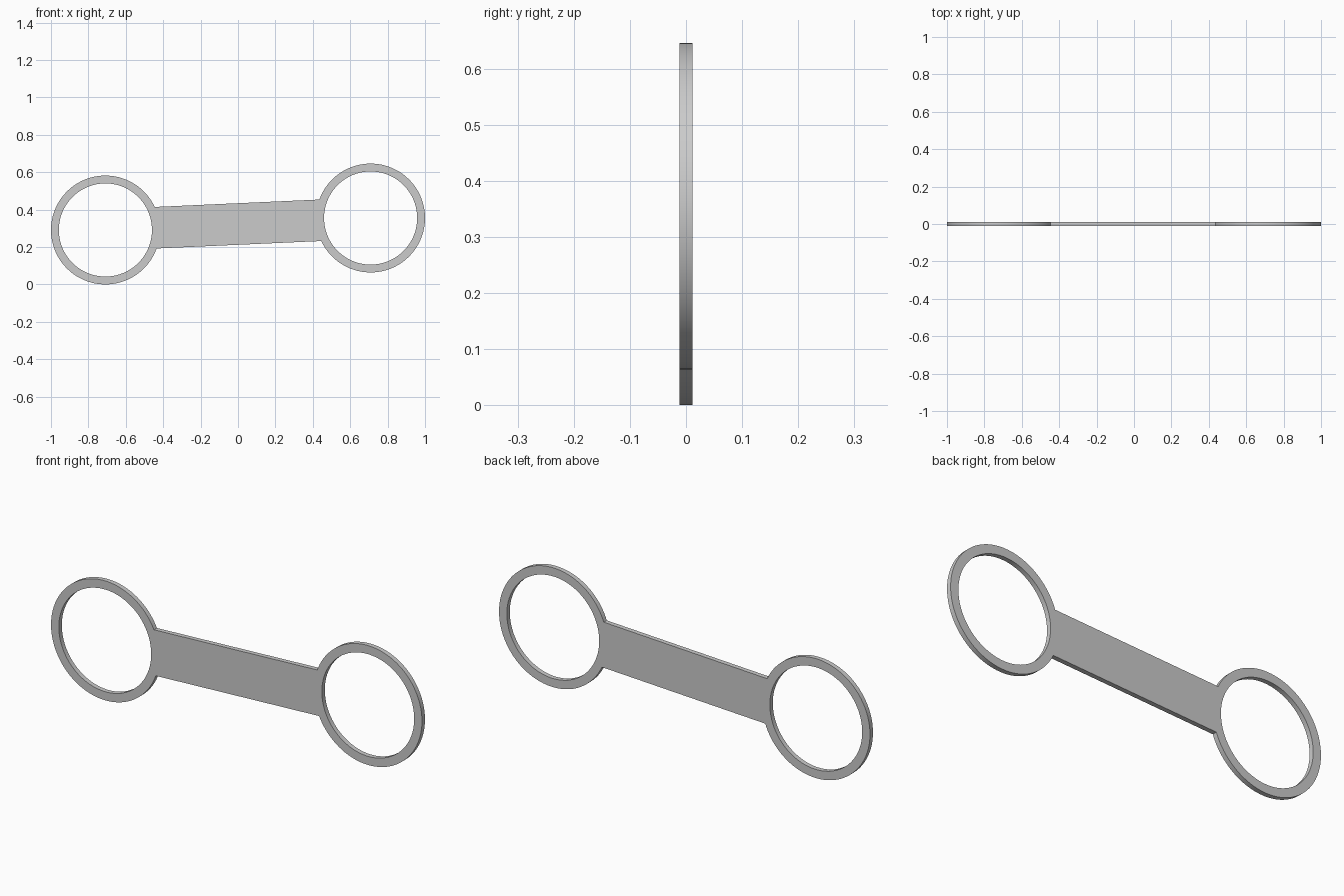
import bpy
from math import sin, cos, asin, pi, atan2, hypot

cube = bpy.data.objects.get("Cube")
if cube:
    bpy.data.objects.remove(cube)

OUTER, INNER = 0.291, 0.249      # ring radii
HALF_BAR = 0.111                 # half the width of the bar
DEPTH = 0.0115                   # half the thickness
CENTRE_X, LOW_Z, HIGH_Z = 0.709, 0.291, 0.355
SEGMENTS = 96

half_span = hypot(CENTRE_X, (HIGH_Z - LOW_Z) / 2)
tilt = atan2((HIGH_Z - LOW_Z) / 2, CENTRE_X)


def arc(cx, radius, start, sweep, count):
    return [(cx + radius * cos(start + sweep * i / count),
             radius * sin(start + sweep * i / count)) for i in range(count + 1)]


def add_loop(curve, points):
    spline = curve.splines.new('POLY')
    spline.points.add(len(points) - 1)
    for p, (x, y) in zip(spline.points, points):
        p.co = (x, y, 0, 1)
    spline.use_cyclic_u = True


# Flat profile: two round ends joined by a straight bar, with a hole in each end
profile = bpy.data.curves.new("double_ring_bracket", 'CURVE')
profile.dimensions = '2D'
profile.fill_mode = 'BOTH'
profile.extrude = DEPTH

gap = asin(HALF_BAR / OUTER)     # angle at which the bar meets a ring
sweep = 2 * (pi - gap)
add_loop(profile, arc(half_span, OUTER, gap - pi, sweep, SEGMENTS)
         + arc(-half_span, OUTER, gap, sweep, SEGMENTS))
for side in (-1, 1):
    add_loop(profile, arc(side * half_span, INNER, 0, 2 * pi, SEGMENTS)[:-1])

# Stand the profile upright, tilted so one ring sits higher
bracket = bpy.data.objects.new("double_ring_bracket", profile)
bpy.context.collection.objects.link(bracket)
bracket.rotation_euler = (pi / 2, -tilt, 0)
bracket.location.z = (LOW_Z + HIGH_Z) / 2

bpy.ops.object.select_all(action='DESELECT')
bracket.select_set(True)
bpy.context.view_layer.objects.active = bracket
bpy.ops.object.convert(target='MESH')
bracket = bpy.context.object

# Weld the caps to the rims
bpy.ops.object.mode_set(mode='EDIT')
bpy.ops.mesh.select_all(action='SELECT')
bpy.ops.mesh.remove_doubles(threshold=0.0001)
bpy.ops.mesh.normals_make_consistent(inside=False)
bpy.ops.object.mode_set(mode='OBJECT')
bpy.ops.object.shade_smooth_by_angle(angle=pi / 6)

# Plain grey
grey = bpy.data.materials.new("light_grey")
grey.use_nodes = True
colour = (0.6, 0.6, 0.6, 1)
grey.diffuse_color = colour
grey.node_tree.nodes["Principled BSDF"].inputs["Base Color"].default_value = colour
bracket.data.materials.clear()
bracket.data.materials.append(grey)
